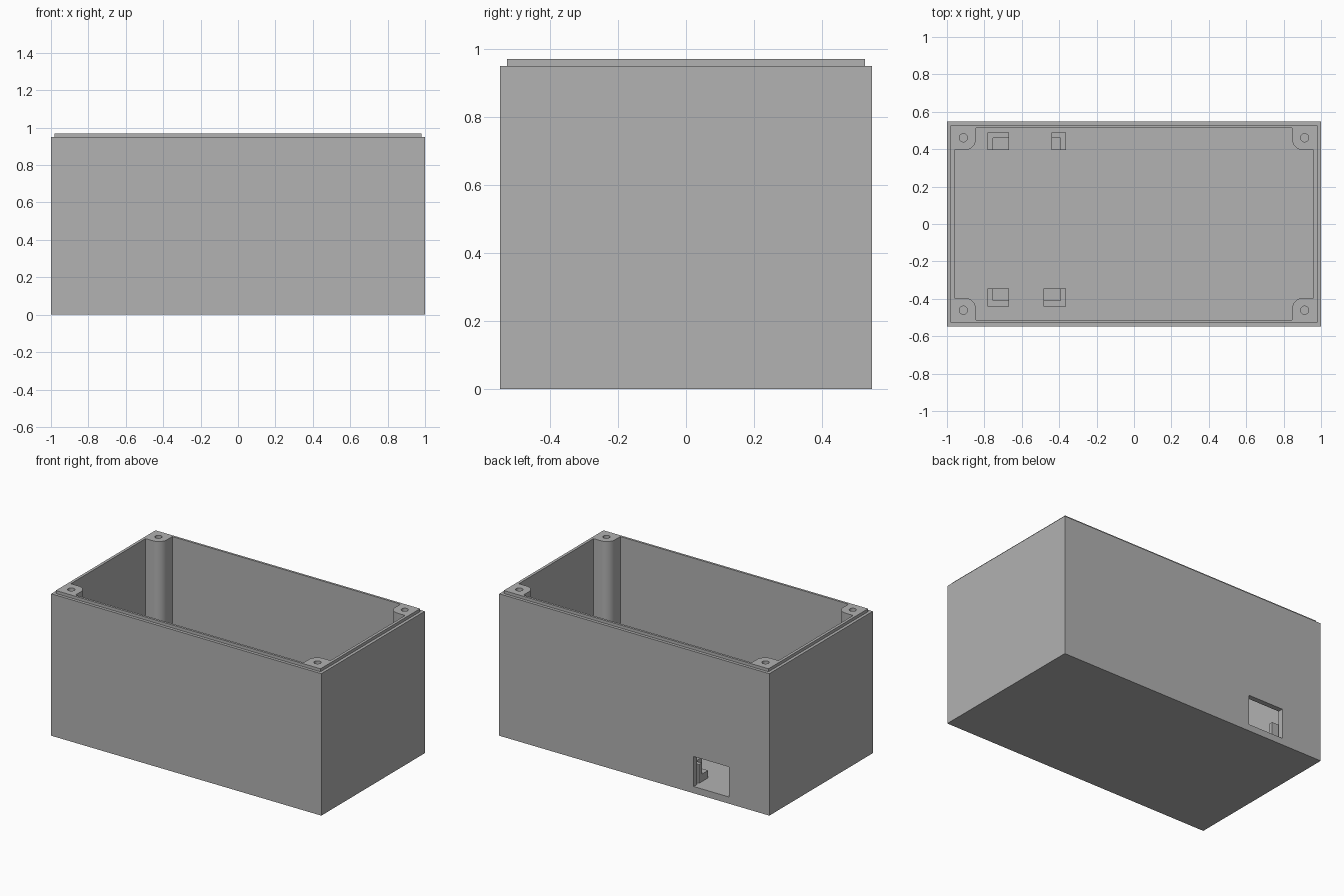
import bpy, bmesh, math
from mathutils import Vector

if "Cube" in bpy.data.objects:
    bpy.data.objects.remove(bpy.data.objects["Cube"], do_unlink=True)

GREY = (0.445, 0.445, 0.445, 1)
mat = bpy.data.materials.new("light grey plastic")
mat.use_nodes = True
mat.diffuse_color = GREY
mat.node_tree.nodes["Principled BSDF"].inputs["Base Color"].default_value = GREY

HX, HY, BODY_TOP, TOP = 1.0, 0.547, 0.95, 0.97
IN_X, IN_Y, FLOOR = 0.961, 0.512, 0.045
LIP = 0.02


def prism(name, outline, z0, z1):
    """Extrude a closed outline upward from z0 to z1."""
    bm = bmesh.new()
    base = bm.faces.new([bm.verts.new((x, y, z0)) for x, y in outline])
    ext = bmesh.ops.extrude_face_region(bm, geom=[base])
    verts = [v for v in ext["geom"] if isinstance(v, bmesh.types.BMVert)]
    bmesh.ops.translate(bm, verts=verts, vec=(0, 0, z1 - z0))
    bmesh.ops.recalc_face_normals(bm, faces=bm.faces)
    mesh = bpy.data.meshes.new(name)
    bm.to_mesh(mesh)
    bm.free()
    mesh.materials.append(mat)
    ob = bpy.data.objects.new(name, mesh)
    bpy.context.collection.objects.link(ob)
    return ob


def rect(x0, x1, y0, y1):
    return [(x0, y0), (x1, y0), (x1, y1), (x0, y1)]


def circle(cx, cy, r, n=24):
    return [(cx + r * math.cos(math.tau * i / n), cy + r * math.sin(math.tau * i / n))
            for i in range(n)]


def activate(ob):
    bpy.ops.object.select_all(action="DESELECT")
    ob.select_set(True)
    bpy.context.view_layer.objects.active = ob


def combine(ob, other, operation="DIFFERENCE"):
    """Apply a boolean with a helper, then remove the helper."""
    other.hide_render = True
    mod = ob.modifiers.new("cut", "BOOLEAN")
    mod.operation, mod.object, mod.solver = operation, other, "EXACT"
    activate(ob)
    bpy.ops.object.modifier_apply(modifier=mod.name)
    bpy.data.objects.remove(other, do_unlink=True)


def cavity_outline():
    """Inner rectangle notched by a rounded screw post at each corner."""
    post_x, post_y, r, steps = 0.845, 0.395, 0.06, 10
    quarter = [(IN_X, post_y)]
    for i in range(steps + 1):
        a = math.radians(270 - 90 * i / steps)
        quarter.append((post_x + r + r * math.cos(a), post_y + r + r * math.sin(a)))
    quarter.append((post_x, IN_Y))
    points = []
    for sx, sy in ((1, 1), (-1, 1), (-1, -1), (1, -1)):
        part = [(sx * x, sy * y) for x, y in quarter]
        points += part if sx * sy > 0 else part[::-1]
    return points


# Box body with a raised inner lip
body = prism("box_body", rect(-HX, HX, -HY, HY), 0, TOP)
bm = bmesh.new()
bm.from_mesh(body.data)
top = max(bm.faces, key=lambda f: f.calc_center_median().z)
for v in top.verts:
    v.co.z = BODY_TOP
bmesh.ops.inset_region(bm, faces=[top], thickness=LIP, use_even_offset=True)
ext = bmesh.ops.extrude_face_region(bm, geom=[top])
bmesh.ops.translate(bm, vec=Vector((0, 0, TOP - BODY_TOP)),
                    verts=[v for v in ext["geom"] if isinstance(v, bmesh.types.BMVert)])
if top.is_valid:
    bmesh.ops.delete(bm, geom=[top], context="FACES_ONLY")
bmesh.ops.recalc_face_normals(bm, faces=bm.faces)
bm.to_mesh(body.data)
bm.free()

# Hollow interior, leaving the corner posts standing
combine(body, prism("cavity_cutter", cavity_outline(), FLOOR, TOP + 0.1))

# Screw holes in the posts
for sx in (-1, 1):
    for sy in (-1, 1):
        combine(body, prism("hole_cutter", circle(sx * 0.912, sy * 0.461, 0.022),
                            TOP - 0.35, TOP + 0.1))

# Connector opening in the back wall
combine(body, prism("opening_cutter", rect(-0.70, -0.44, IN_Y - 0.01, HY + 0.1),
                    FLOOR, 0.246))

activate(body)
bpy.ops.object.shade_smooth_by_angle(angle=math.radians(30))

# Circuit board corner holders: a block with a stepped seat facing the middle
BRACKET_TOP, SEAT, WALL = 0.17, 0.095, 0.03
brackets = {
    "back_right_holder": (-0.783, -0.668, 0.395, 0.49, -1, 1),
    "back_inner_holder": (-0.44, -0.364, 0.395, 0.49, 1, 1),
    "front_right_holder": (-0.783, -0.668, -0.44, -0.345, -1, -1),
    "front_inner_holder": (-0.483, -0.364, -0.44, -0.345, 1, -1),
}
for name, (x0, x1, y0, y1, sx, sy) in brackets.items():
    holder = prism(name, rect(x0, x1, y0, y1), FLOOR - 0.01, BRACKET_TOP)
    cx0, cx1 = (x0 + WALL, x1 + 0.1) if sx < 0 else (x0 - 0.1, x1 - WALL)
    cy0, cy1 = (y0 + WALL, y1 + 0.1) if sy < 0 else (y0 - 0.1, y1 - WALL)
    combine(holder, prism("seat_cutter", rect(cx0, cx1, cy0, cy1), SEAT, BRACKET_TOP + 0.1))
